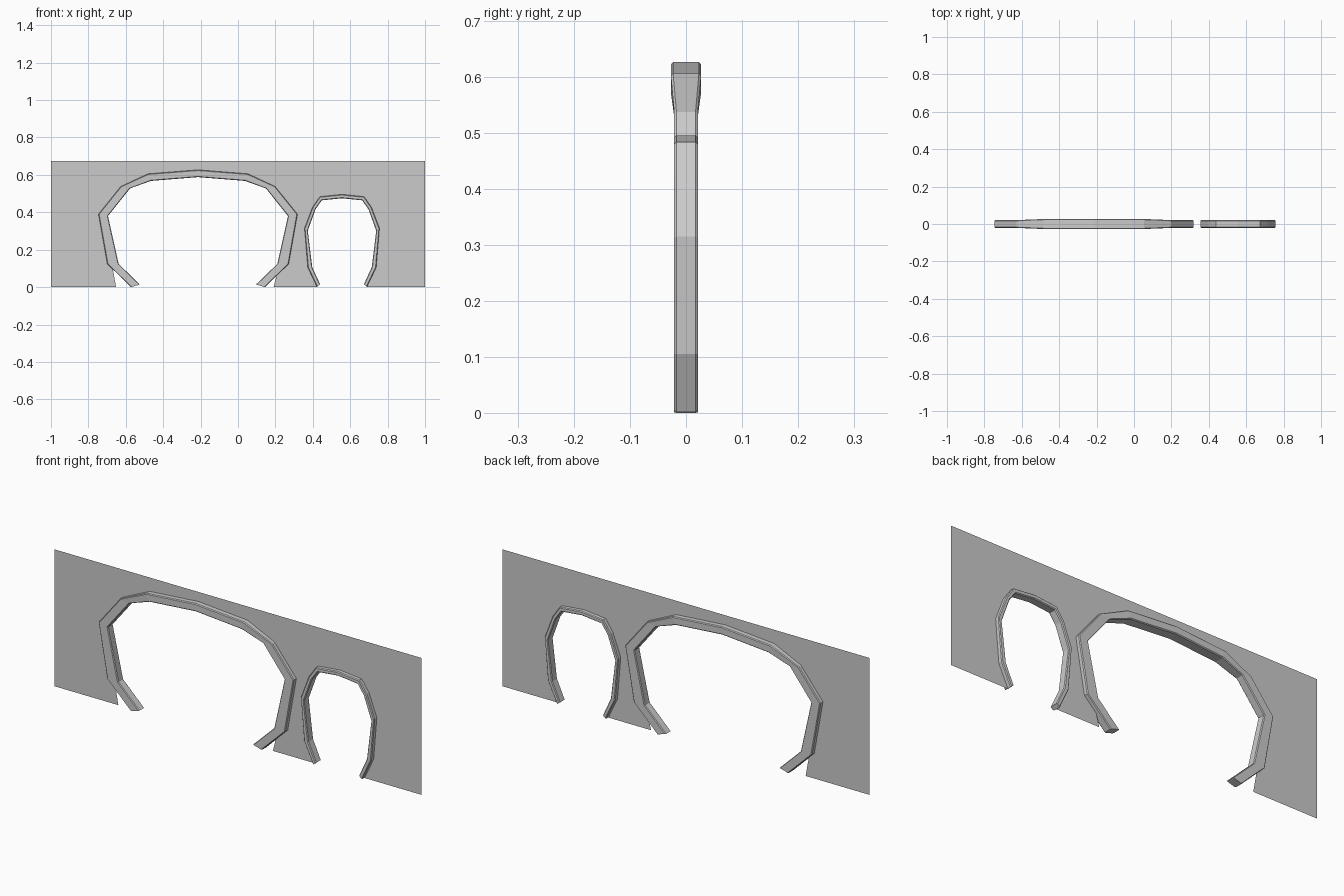
import bpy, bmesh
from mathutils import Vector

if "Cube" in bpy.data.objects:
    bpy.data.objects.remove(bpy.data.objects["Cube"])

# Half profiles from foot to apex: (outer offset, outer z, inner offset, inner z, half depth)
LARGE = [(.358, .0, .310, .014, .021), (.485, .124, .424, .124, .021),
         (.532, .390, .481, .380, .021), (.413, .538, .363, .528, .021),
         (.267, .606, .251, .568, .027), (.0, .627, .0, .588, .027)]
SMALL = [(.134, .002, .117, .015, .021), (.183, .105, .159, .107, .021),
         (.2005, .315, .183, .301, .021), (.158, .427, .141, .417, .021),
         (.118, .484, .108, .464, .021), (.0, .496, .0, .475, .021)]
LARGE_X, SMALL_X = -.214, .556
WALL_TOP = .674


def full_arch(half, cx):
    """Mirror a half profile into (outer, inner, depth) stations, left to right."""
    left = [(cx - a, b, cx - c, d, h) for a, b, c, d, h in half]
    right = [(cx + a, b, cx + c, d, h) for a, b, c, d, h in half[-2::-1]]
    return left + right


def finish(name, bm):
    mesh = bpy.data.meshes.new(name)
    bm.to_mesh(mesh)
    bm.free()
    bpy.context.collection.objects.link(bpy.data.objects.new(name, mesh))


def arch_trim(name, half, cx, chamfer=.004):
    """Sweep a chamfered rectangular section along the arch."""
    bm = bmesh.new()
    rings = []
    for ox, oz, ix, iz, h in full_arch(half, cx):
        o, i = Vector((ox, 0, oz)), Vector((ix, 0, iz))
        step = (o - i).normalized() * chamfer
        k = h - chamfer
        section = [(o, k), (o - step, h), (i + step, h), (i, k),
                   (i, -k), (i + step, -h), (o - step, -h), (o, -k)]
        rings.append([bm.verts.new((p.x, y, p.z)) for p, y in section])
    for a, b in zip(rings, rings[1:]):
        for j in range(8):
            n = (j + 1) % 8
            bm.faces.new((a[j], a[n], b[n], b[j]))
    bm.faces.new(rings[0])
    bm.faces.new(rings[-1])
    bmesh.ops.recalc_face_normals(bm, faces=bm.faces[:])
    finish(name, bm)


def opening(half, cx, left_foot, right_foot, first):
    """Wall edge hidden along the middle of the trim, with given feet at ground level."""
    mid = [((a + c) / 2, (b + d) / 2) for a, b, c, d, h in full_arch(half, cx)]
    return [(left_foot, 0)] + mid[first:len(mid) - first] + [(right_foot, 0)]


# Thin wall panel: vertical strips between ground or opening edge and the wall top
edge = ([(-1, 0)] + opening(LARGE, LARGE_X, -.652, .190, 2)
        + opening(SMALL, SMALL_X, .425, .687, 1)
        + [(1, 0), (1, WALL_TOP), (-1, WALL_TOP)])
wall = bmesh.new()
face = wall.faces.new([wall.verts.new((x, 0, z)) for x, z in edge])
face.normal_update()
# A valid normal lets the concave outline be split correctly
bmesh.ops.triangulate(wall, faces=[face], ngon_method='EAR_CLIP')
finish("wall_panel", wall)

# Raised arch surrounds
arch_trim("large_arch_trim", LARGE, LARGE_X)
arch_trim("small_arch_trim", SMALL, SMALL_X)
